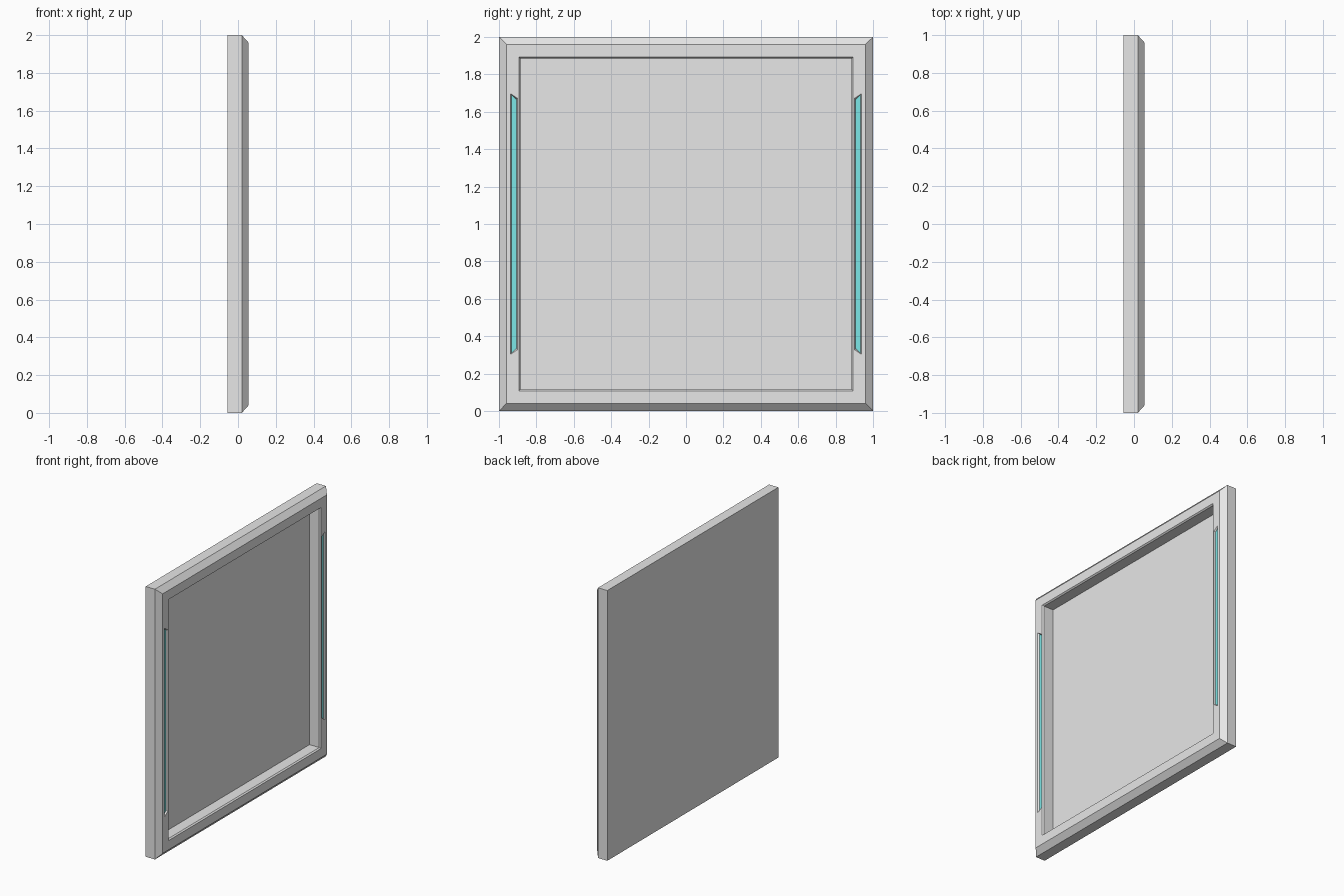
import bpy
import bmesh

cube = bpy.data.objects.get("Cube")
if cube:
    bpy.data.objects.remove(cube, do_unlink=True)


def make_material(name, color):
    mat = bpy.data.materials.new(name)
    mat.use_nodes = True
    mat.diffuse_color = color
    mat.node_tree.nodes["Principled BSDF"].inputs["Base Color"].default_value = color
    return mat


def make_object(name, bm, mat):
    mesh = bpy.data.meshes.new(name)
    bm.to_mesh(mesh)
    bm.free()
    mesh.materials.append(mat)
    obj = bpy.data.objects.new(name, mesh)
    bpy.context.collection.objects.link(obj)
    return obj


def loop(bm, x, points):
    return [bm.verts.new((x, y, z + 1)) for y, z in points]


def square(r):
    return [(-r, -r), (r, -r), (r, r), (-r, r)]


def bridge(bm, a, b):
    """Join two four-sided loops with a ring of quads."""
    return [bm.faces.new((a[i], a[(i + 1) % 4], b[(i + 1) % 4], b[i])) for i in range(4)]


def slot(side, inset):
    """Tall slot outline with slanted ends, in the order of its rim face."""
    outer, inner = 0.939 - inset, 0.901 + inset
    tall, short = 0.697 - inset, 0.672 - inset
    return [(side * outer, -side * tall), (side * outer, side * tall),
            (side * inner, side * short), (side * inner, -side * short)]


gray = make_material("light gray", (0.8, 0.8, 0.8, 1))
cyan = make_material("cyan glow", (0.2, 0.8, 0.8, 1))

FRONT = 0.056
GROOVE = FRONT - 0.01

# Panel: nested square loops from the back sheet to the recessed floor
bm = bmesh.new()
profile = [(-FRONT, 1.0), (0.02, 1.0), (FRONT, 0.96), (FRONT, 0.892),
           (FRONT - 0.01, 0.884), (-0.033, 0.884)]
loops = [loop(bm, x, square(r)) for x, r in profile]
rings = [bridge(bm, a, b) for a, b in zip(loops, loops[1:])]
bm.faces.new(loops[0][::-1])
bm.faces.new(loops[-1])

# Grooves in the two upright rims
rim = rings[2]
for side, face in ((1, rim[1]), (-1, rim[3])):
    corners = list(face.verts)
    bm.faces.remove(face)
    edge = loop(bm, FRONT, slot(side, 0))
    bottom = loop(bm, GROOVE, slot(side, 0.006))
    bridge(bm, corners, edge)
    bridge(bm, edge, bottom)
bmesh.ops.recalc_face_normals(bm, faces=bm.faces)
make_object("wall_panel", bm, gray)

# Light strips at the bottom of the grooves
for side, name in ((1, "left_light_strip"), (-1, "right_light_strip")):
    bm = bmesh.new()
    back = loop(bm, GROOVE - 0.004, slot(side, 0.006))
    face = loop(bm, GROOVE, slot(side, 0.006))
    bridge(bm, back, face)
    bm.faces.new(back[::-1])
    bm.faces.new(face)
    bmesh.ops.recalc_face_normals(bm, faces=bm.faces)
    make_object(name, bm, cyan)
